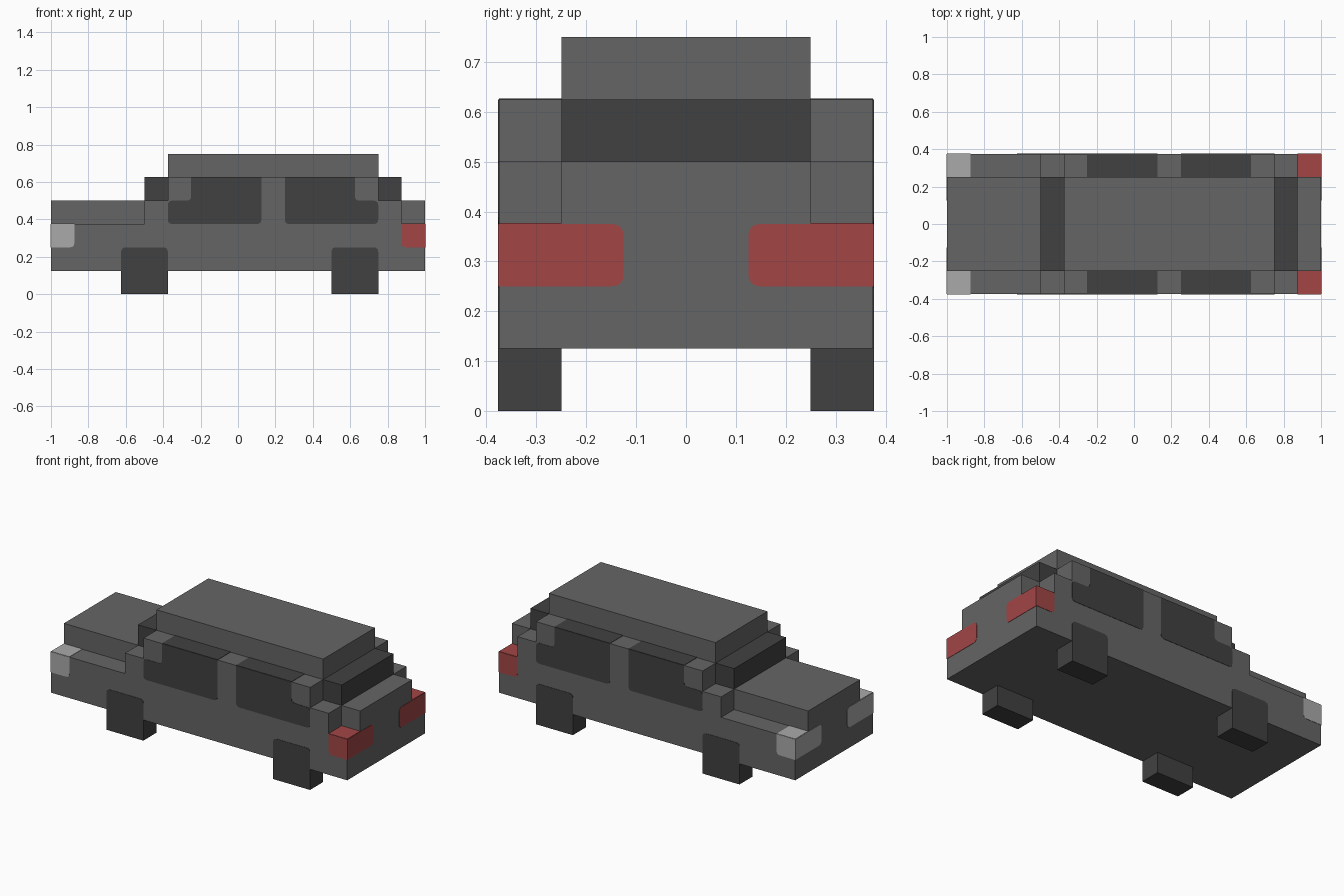
import bpy, bmesh
from mathutils import Vector

if "Cube" in bpy.data.objects:
    bpy.data.objects.remove(bpy.data.objects["Cube"], do_unlink=True)


def material(name, rgb):
    m = bpy.data.materials.new(name)
    m.use_nodes = True
    m.diffuse_color = (*rgb, 1)
    m.node_tree.nodes["Principled BSDF"].inputs["Base Color"].default_value = (*rgb, 1)
    return m


GREY = material("body grey", (0.13, 0.13, 0.13))
DARK = material("dark glass and tyre", (0.053, 0.053, 0.053))
RED = material("tail light red", (0.36, 0.06, 0.06))
LIGHT = material("headlight grey", (0.40, 0.40, 0.40))

R = 0.025   # corner radius of painted shapes
T = 0.002   # plate thickness


def rounded(points):
    """Outline from (u, v) sharp corners and (u, v, r) rounded corners."""
    out = []
    for i, p in enumerate(points):
        c = Vector(p[:2])
        if len(p) == 2:
            out.append(c)
            continue
        a = c + (Vector(points[i - 1][:2]) - c).normalized() * p[2]
        b = c + (Vector(points[(i + 1) % len(points)][:2]) - c).normalized() * p[2]
        for k in range(5):
            t = k / 4
            out.append(a * (1 - t) ** 2 + c * (2 * t * (1 - t)) + b * t ** 2)
    return out


def prism(name, points, axis, lo, hi, mat):
    """Extrude an outline along an axis between two positions."""
    place = {"x": lambda u, v, d: (d, u, v),
             "y": lambda u, v, d: (u, d, v),
             "z": lambda u, v, d: (u, v, d)}[axis]
    bm = bmesh.new()
    outline = rounded(points)
    face = bm.faces.new([bm.verts.new(place(p.x, p.y, lo)) for p in outline])
    new = bmesh.ops.extrude_face_region(bm, geom=[face])["geom"]
    bmesh.ops.translate(bm, vec=place(0, 0, hi - lo),
                        verts=[g for g in new if isinstance(g, bmesh.types.BMVert)])
    bmesh.ops.recalc_face_normals(bm, faces=bm.faces)
    mesh = bpy.data.meshes.new(name)
    bm.to_mesh(mesh)
    bm.free()
    mesh.materials.append(mat)
    ob = bpy.data.objects.new(name, mesh)
    bpy.context.collection.objects.link(ob)
    return ob


def rect(u0, u1, v0, v1):
    return [(u0, v0), (u1, v0), (u1, v1), (u0, v1)]


# Body: stepped side profile across the full width
prism("body", [(-1, .125), (1, .125), (1, .375), (.875, .375), (.875, .5), (.75, .5),
               (.75, .625), (-.375, .625), (-.375, .5), (-.5, .5), (-.5, .375),
               (-1, .375)], "y", -.375, .375, GREY)

# Raised middle of bonnet and boot, windscreens and roof
prism("bonnet_and_boot", rect(-1, 1, .375, .5), "y", -.25, .25, GREY)
prism("windscreen", rect(-.5, -.375, .5, .625), "y", -.25, .25, DARK)
prism("rear_window", rect(.75, .875, .5, .625), "y", -.25, .25, DARK)
prism("roof", rect(-.375, .75, .625, .75), "y", -.25, .25, GREY)

# Side window outlines
front_window = [(-.375, .375, R), (.125, .375, R), (.125, .625), (-.25, .625),
                (-.25, .5, R), (-.375, .5, R)]
back_window = [(.25, .375, R), (.75, .375, R), (.75, .5, R), (.625, .5, R),
               (.625, .625), (.25, .625)]

for s, side in ((-1, "near"), (1, "far")):
    def side_plate(name, points, mat):
        prism(f"{name}_{side}", points, "y", s * .375, s * (.375 + T), mat)

    def top_plate(name, x0, x1, z, mat):
        prism(f"{name}_{side}", rect(x0, x1, s * .25, s * .375), "z", z, z + T, mat)

    # Side windows and the glass on their upper edge
    side_plate("front_side_window", front_window, DARK)
    side_plate("back_side_window", back_window, DARK)
    top_plate("front_window_top", -.25, .125, .625, DARK)
    top_plate("back_window_top", .25, .625, .625, DARK)

    # Wheels with the upper part painted on the body side
    for x, end in ((-.625, "front"), (.5, "back")):
        prism(f"{end}_wheel_{side}", rect(x, x + .25, 0, .125), "y", s * .25, s * .375, DARK)
        side_plate(f"{end}_wheel_face",
                   [(x, 0), (x + .25, 0), (x + .25, .25, R), (x, .25, R)], DARK)

    # Lamps wrap round each corner: side, end and top
    for e, name, mat in ((-1, "headlight", LIGHT), (1, "tail_light", RED)):
        side_plate(f"{name}_side",
                   [(e, .25), (e * .875, .25, R), (e * .875, .375), (e, .375)], mat)
        prism(f"{name}_end_{side}",
              [(s * .375, .25), (s * .125, .25, R), (s * .125, .375, R), (s * .375, .375)],
              "x", e, e * (1 + T), mat)
        top_plate(f"{name}_top", min(e, e * .875), max(e, e * .875), .375, mat)
